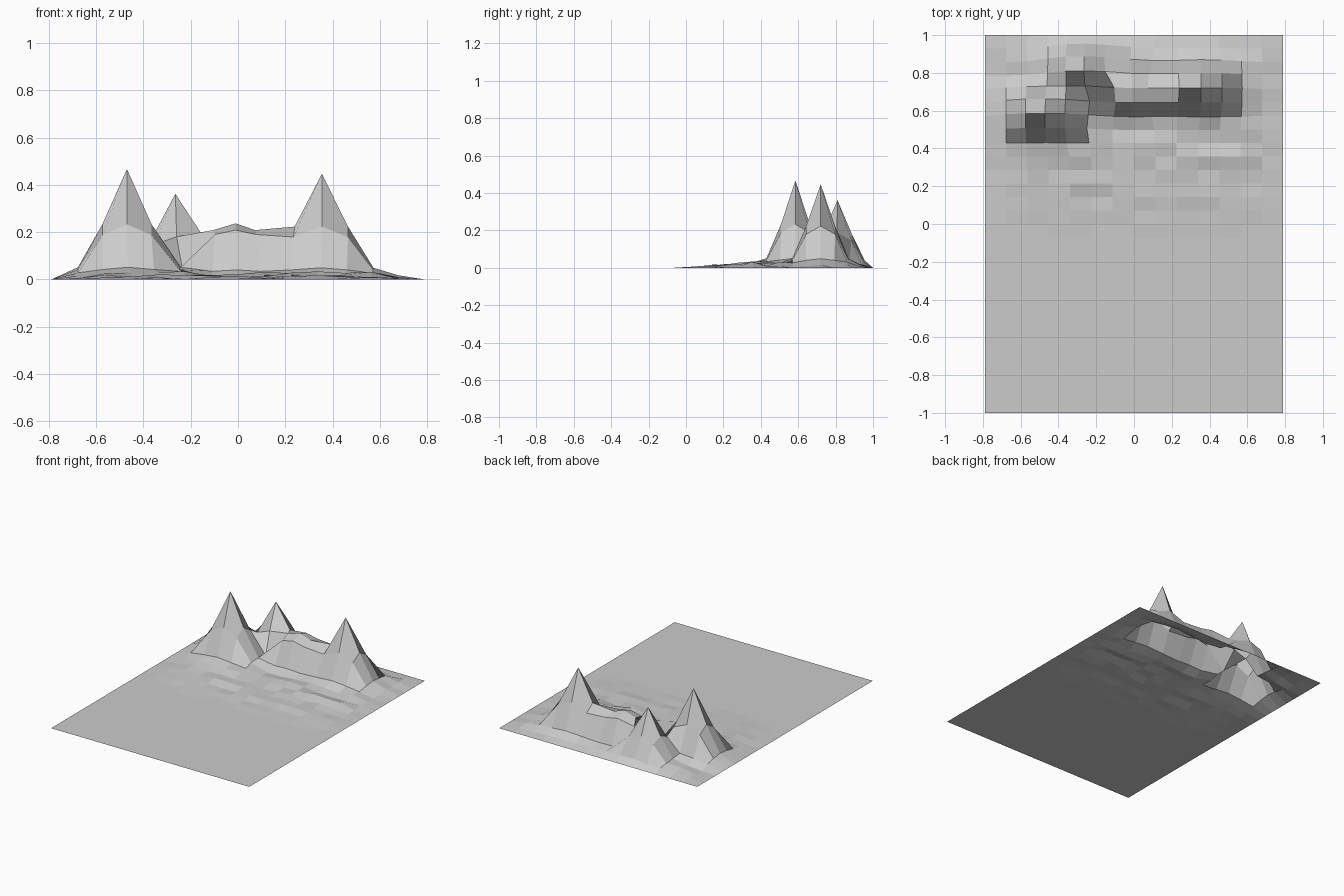
import bpy, bmesh, math, random

if "Cube" in bpy.data.objects:
    bpy.data.objects.remove(bpy.data.objects["Cube"])

random.seed(4)
NX, NY = 14, 28          # grid cells
HX, HY = 0.79, 1.0       # half sizes

# falloff measured in grid cells from the summit
CONE = [(0, 1.0), (1, 0.5), (1.42, 0.40), (2, 0.11), (2.24, 0.09), (2.83, 0.06), (3.3, 0.0)]
DOME = [(0, 1.0), (1, 0.88), (1.42, 0.80), (2, 0.17), (2.83, 0.08), (3.2, 0.0)]

# column, row, summit x, y, z, sideways scale of the cells, falloff
PEAKS = [
    (3, 22, -0.47, 0.585, 0.467, 0.92, CONE),
    (5, 25, -0.265, 0.81, 0.362, 0.86, CONE),
    (7, 24, -0.01, 0.72, 0.237, 0.70, DOME),
    (10, 24, 0.355, 0.72, 0.447, 0.98, CONE),
]


def falloff(profile, d):
    for (a, ha), (b, hb) in zip(profile, profile[1:]):
        if d <= b:
            return ha + (hb - ha) * (d - a) / (b - a)
    return 0.0


def terrain_point(i, j):
    x0, y0 = -HX + 2 * HX * i / NX, -HY + 2 * HY * j / NY
    # foothill noise, fading towards the borders and the flat front
    fade = min(1, max(0, (y0 + 0.05) / 0.4)) * min(1, (HX - abs(x0)) / 0.25) * min(1, (HY - y0) / 0.12)
    z = random.uniform(0.0, 0.036) * fade
    wsum, sx, sy = 0.0, 0.0, 0.0
    for ci, cj, px, py, pz, scale, profile in PEAKS:
        di, dj = i - ci, j - cj
        d = math.hypot(di, dj)
        z = max(z, pz * falloff(profile, d))
        # pull nearby vertices so that the summit sits in the right place
        w = 1 / (d ** 4 + 0.001) if d < 3.2 else 0
        k = max(0, 1 - max(0, d - 1.5) / 2)
        tx = px + di * 2 * HX / NX * scale
        ty = py + dj * 2 * HY / NY * 1.08
        sx += w * k * (tx - x0)
        sy += w * k * (ty - y0)
        wsum += w
    border = i in (0, NX) or j in (0, NY)
    if wsum and not border:
        x0 += sx / wsum
        y0 = min(y0 + sy / wsum, 0.97)
    return (x0, y0, 0.0 if border else z)


# Mountain terrain: one open, flat-shaded sheet
bm = bmesh.new()
grid = [[bm.verts.new(terrain_point(i, j)) for i in range(NX + 1)] for j in range(NY + 1)]
for j in range(NY):
    for i in range(NX):
        bm.faces.new((grid[j][i], grid[j][i + 1], grid[j + 1][i + 1], grid[j + 1][i]))
mesh = bpy.data.meshes.new("mountain_terrain")
bm.to_mesh(mesh)
bm.free()
bpy.context.collection.objects.link(bpy.data.objects.new("mountain_terrain", mesh))
